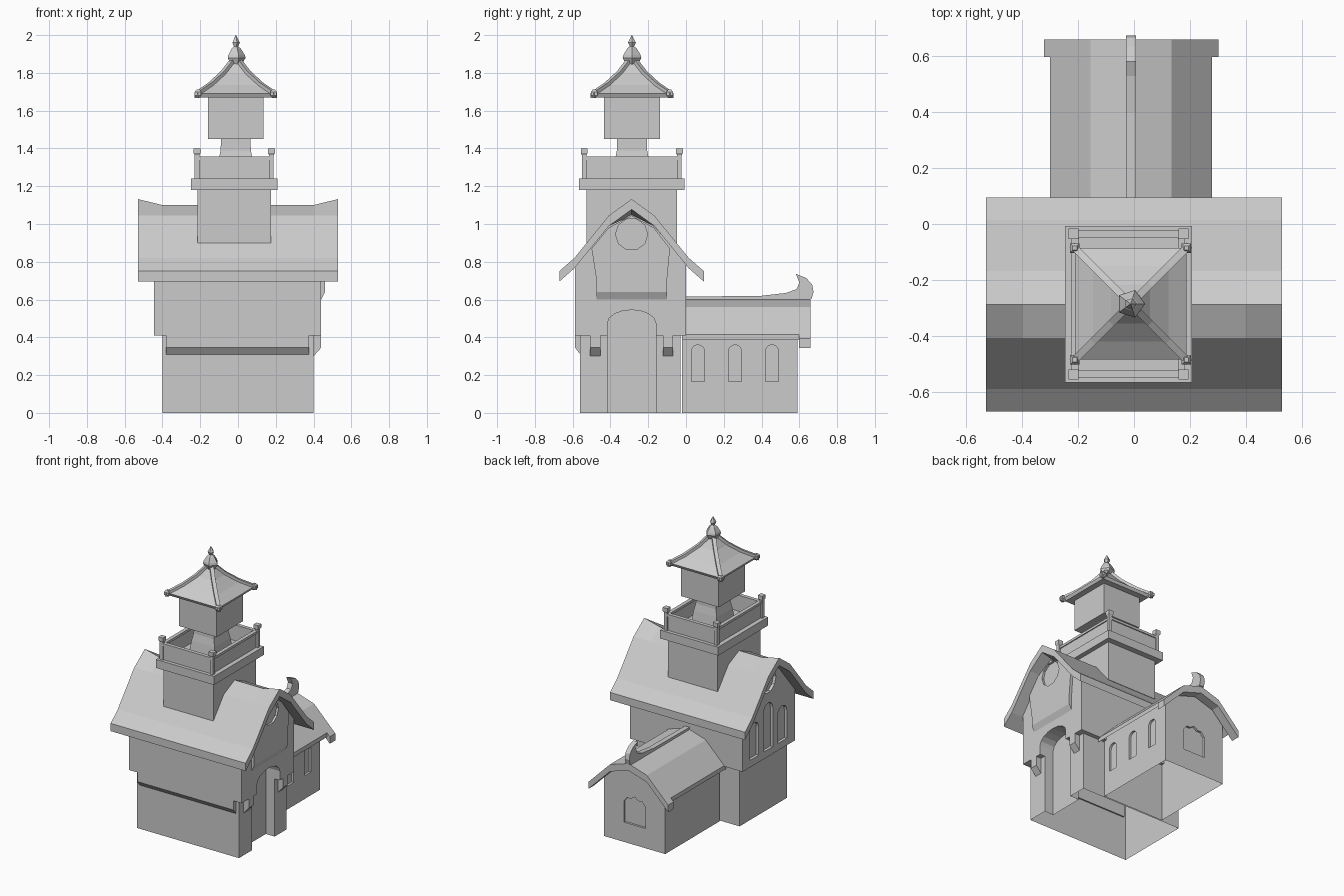
import bpy, bmesh, math

if "Cube" in bpy.data.objects:
    bpy.data.objects.remove(bpy.data.objects["Cube"], do_unlink=True)

GREY = (0.6, 0.6, 0.6, 1)
stone = bpy.data.materials.new("plain_grey")
stone.use_nodes = True
stone.diffuse_color = GREY
stone.node_tree.nodes["Principled BSDF"].inputs["Base Color"].default_value = GREY


def loft(name, rings):
    """Closed solid through a list of rings with equal point counts."""
    bm = bmesh.new()
    loops = [[bm.verts.new(p) for p in ring] for ring in rings]
    n = len(loops[0])
    for a, b in zip(loops, loops[1:]):
        for i in range(n):
            j = (i + 1) % n
            bm.faces.new((a[i], a[j], b[j], b[i]))
    bm.faces.new(loops[0][::-1])
    bm.faces.new(loops[-1])
    bmesh.ops.recalc_face_normals(bm, faces=bm.faces)
    me = bpy.data.meshes.new(name)
    bm.to_mesh(me)
    bm.free()
    me.materials.append(stone)
    ob = bpy.data.objects.new(name, me)
    bpy.context.collection.objects.link(ob)
    return ob


def prism(name, pts, axis, a, b):
    """Profile of (across, height) points pushed along x or y."""
    if axis == 'x':
        return loft(name, [[(d, u, v) for u, v in pts] for d in (a, b)])
    return loft(name, [[(u, d, v) for u, v in pts] for d in (a, b)])


def rect(cx, cy, hx, hy, z):
    return [(cx + sx * hx, cy + sy * hy, z) for sx, sy in ((-1, -1), (1, -1), (1, 1), (-1, 1))]


def box(name, x0, x1, y0, y1, z0, z1):
    cx, cy, hx, hy = (x0 + x1) / 2, (y0 + y1) / 2, (x1 - x0) / 2, (y1 - y0) / 2
    return loft(name, [rect(cx, cy, hx, hy, z) for z in (z0, z1)])


def arch(c, w, z0, z1, rise):
    pts = [(c - w, z0), (c + w, z0)]
    for i in range(9):
        t = math.pi * i / 8
        pts.append((c + w * math.cos(t), z1 - rise + rise * math.sin(t)))
    return pts


def disc(c, z, r, n):
    return [(c + r * math.cos(math.tau * i / n), z + r * math.sin(math.tau * i / n)) for i in range(n)]


def carve(ob, joined, cutters):
    """Join and cut solids, then open the underside."""
    for op, tools in (('UNION', joined), ('DIFFERENCE', cutters)):
        for t in tools:
            m = ob.modifiers.new("bool", 'BOOLEAN')
            m.operation, m.object, m.solver = op, t, 'EXACT'
    me = bpy.data.meshes.new_from_object(ob.evaluated_get(bpy.context.evaluated_depsgraph_get()))
    ob.modifiers.clear()
    ob.data = me
    for t in joined + cutters:
        bpy.data.objects.remove(t, do_unlink=True)
    bm = bmesh.new()
    bm.from_mesh(me)
    low = [f for f in bm.faces if max(v.co.z for v in f.verts) < 0.001]
    bmesh.ops.delete(bm, geom=low, context='FACES')
    bm.to_mesh(me)
    bm.free()


# Main hall: overhanging upper floor with gables on a narrower ground floor
RY = -0.288
hall = prism("main_hall", [(-0.587, 0.41), (0, 0.41), (0, 0.79), (-0.17, 0.99), (RY, 1.05),
                           (-0.41, 0.99), (-0.587, 0.79)], 'x', -0.445, 0.44)
ground = box("ground_floor", -0.4, 0.4, -0.56, -0.03, 0, 0.43)
cuts = [prism("door_cut", arch(RY, 0.128, -0.1, 0.545, 0.07), 'x', 0.33, 0.6)]
for y, top in ((-0.13, 0.71), (RY, 0.79), (-0.445, 0.71)):
    cuts.append(prism("window_cut", arch(y, 0.05, 0.46, top, 0.05), 'x', -0.6, -0.425))
cuts.append(prism("round_cut", disc(RY, 0.945, 0.085, 10), 'x', -0.6, -0.425))
carve(hall, [ground], cuts)

# Corbels under the overhang and the ledge on the door gable
for name, y, x0, x1 in (("front_corbel", -1, -0.38, 0.375),):
    prism(name, [(-0.55, 0.31), (-0.56, 0.31), (-0.587, 0.345), (-0.587, 0.42), (-0.55, 0.42)], 'y', 0, 1)
    bpy.data.objects.remove(bpy.data.objects[name], do_unlink=True)
    prism(name, [(-0.55, 0.31), (-0.56, 0.31), (-0.587, 0.345), (-0.587, 0.42), (-0.55, 0.42)],
          'x', x0, x1)
for y in (-0.48, -0.095):
    prism("side_corbel", [(0.39, 0.3), (0.4, 0.3), (0.44, 0.345), (0.44, 0.42), (0.39, 0.42)],
          'y', y - 0.027, y + 0.027)
ledge = prism("gable_ledge", [(-0.475, 0.64), (-0.1, 0.64), (-0.1, 0.71), (-0.085, 0.87), (-0.17, 0.98),
                              (RY, 1.045), (-0.41, 0.98), (-0.5, 0.87), (-0.475, 0.71)], 'x', 0.43, 0.46)
carve(ledge, [], [prism("round_cut", disc(RY, 0.945, 0.085, 10), 'x', 0.445, 0.6)])
prism("ledge_slope", [(0.43, 0.6), (0.44, 0.6), (0.46, 0.64), (0.43, 0.64)], 'y', -0.475, -0.1)

# Main roof: curved section with ridge lifted at both ends
half = [(0.383, 0.75), (0.303, 0.82), (0.12, 1.045), (0, 1.1)]
rings = []
for x in (-0.53, -0.4, 0.4, 0.53):
    lift = 0.032 if abs(x) > 0.5 else 0
    top = [(RY - d, z + (lift if d == 0 else 0)) for d, z in half]
    top += [(RY + d, z) for d, z in half[-2::-1]]
    rings.append([(x, y, z) for y, z in top] + [(x, y, z - 0.055) for y, z in top[::-1]])
loft("main_roof", rings)

# Rear annex with side windows and a shaped back window
AX = -0.01
annex = prism("annex", [(AX - 0.24, 0), (AX + 0.24, 0), (AX + 0.24, 0.43), (AX + 0.14, 0.53), (AX, 0.585),
                        (AX - 0.14, 0.53), (AX - 0.24, 0.43)], 'y', -0.02, 0.59)
cuts = [prism("window_cut", arch(y, 0.035, 0.165, 0.36, 0.035), 'x', AX + 0.225, AX + 0.3)
        for y in (0.063, 0.26, 0.455)]
cuts.append(prism("back_cut", [(AX - 0.085, 0.14), (AX + 0.085, 0.14), (AX + 0.085, 0.29), (AX + 0.06, 0.32),
                               (AX + 0.03, 0.32), (AX, 0.34), (AX - 0.03, 0.32), (AX - 0.06, 0.32),
                               (AX - 0.085, 0.29)], 'y', 0.575, 0.7)) 
carve(annex, [], cuts)


def annex_roof(name, grow, y0, y1, thick):
    half = [(0.29 + grow, 0.415 - grow), (0.145, 0.56), (0, 0.605)]
    top = [(AX - d, z) for d, z in half] + [(AX + d, z) for d, z in half[-2::-1]]
    prism(name, top + [(u, z - thick) for u, z in top[::-1]], 'y', y0, y1)


annex_roof("annex_roof", 0, -0.02, 0.6, 0.03)
annex_roof("annex_bargeboard", 0.022, 0.598, 0.66, 0.05)
prism("annex_ridge", [(-0.02, 0.58), (-0.02, 0.615), (0.4, 0.62), (0.53, 0.635), (0.585, 0.655),
                      (0.6, 0.69), (0.582, 0.735), (0.635, 0.715), (0.668, 0.68), (0.675, 0.64),
                      (0.665, 0.605), (0.63, 0.58)], 'x', AX - 0.018, AX + 0.018)

# Tower shaft, balcony slab and parapet
TX, TY = -0.02, -0.287
box("tower_shaft", TX - 0.195, TX + 0.195, TY - 0.24, TY + 0.24, 0.9, 1.19)
box("balcony_slab", TX - 0.228, TX + 0.228, TY - 0.28, TY + 0.28, 1.18, 1.24)
for s in (-1, 1):
    x, y = TX + s * 0.19, TY + s * 0.25
    box("side_parapet", x - 0.006, x + 0.006, TY - 0.25, TY + 0.25, 1.23, 1.34)
    box("end_parapet", TX - 0.19, TX + 0.19, y - 0.006, y + 0.006, 1.23, 1.34)
    box("side_rail", x - 0.013, x + 0.013, TY - 0.25, TY + 0.25, 1.34, 1.357)
    box("end_rail", TX - 0.19, TX + 0.19, y - 0.013, y + 0.013, 1.34, 1.357)
    for t in (-1, 1):
        px, py = TX + s * 0.197, TY + t * 0.252
        loft("balcony_post", [rect(px, py, r, r, z) for r, z in
                              ((0.012, 1.23), (0.012, 1.365), (0.018, 1.375), (0.018, 1.4))])

# Lantern room on a flared pedestal
LX, LY = -0.012, -0.286
loft("lantern_pedestal", [rect(LX, LY, r, r, z) for r, z in
                          ((0.105, 1.23), (0.09, 1.34), (0.08, 1.39), (0.078, 1.46))])
box("lantern_room", LX - 0.148, LX + 0.148, LY - 0.148, LY + 0.148, 1.45, 1.7)

# Lantern roof with hip beams
slope = [(0.2, 1.69), (0.135, 1.735), (0.07, 1.795), (0.02, 1.86)]
loft("lantern_roof", [rect(LX, LY, 0.19, 0.19, 1.67)] + [rect(LX, LY, r, r, z) for r, z in slope])
path = [(0.21, 1.68)] + slope
for sx in (-1, 1):
    for sy in (-1, 1):
        loft("hip_beam", [[(LX + sx * r - sy * o, LY + sy * r + sx * o, z + h) for o, h in
                           ((-0.009, -0.012), (0.009, -0.012), (0.009, 0.014), (-0.009, 0.014))]
                          for r, z in path])
        loft("hip_knob", [rect(LX + sx * 0.2, LY + sy * 0.2, r, r, z) for r, z in
                          ((0.008, 1.668), (0.017, 1.68), (0.017, 1.7), (0.008, 1.712))])

# Five-sided finial
loft("finial", [[(LX + r * math.cos(math.tau * i / 5), LY + r * math.sin(math.tau * i / 5), z)
                 for i in range(5)] for r, z in
                ((0.03, 1.84), (0.052, 1.88), (0.048, 1.895), (0.026, 1.93), (0.012, 1.94),
                 (0.022, 1.96), (0.001, 2.0))])
